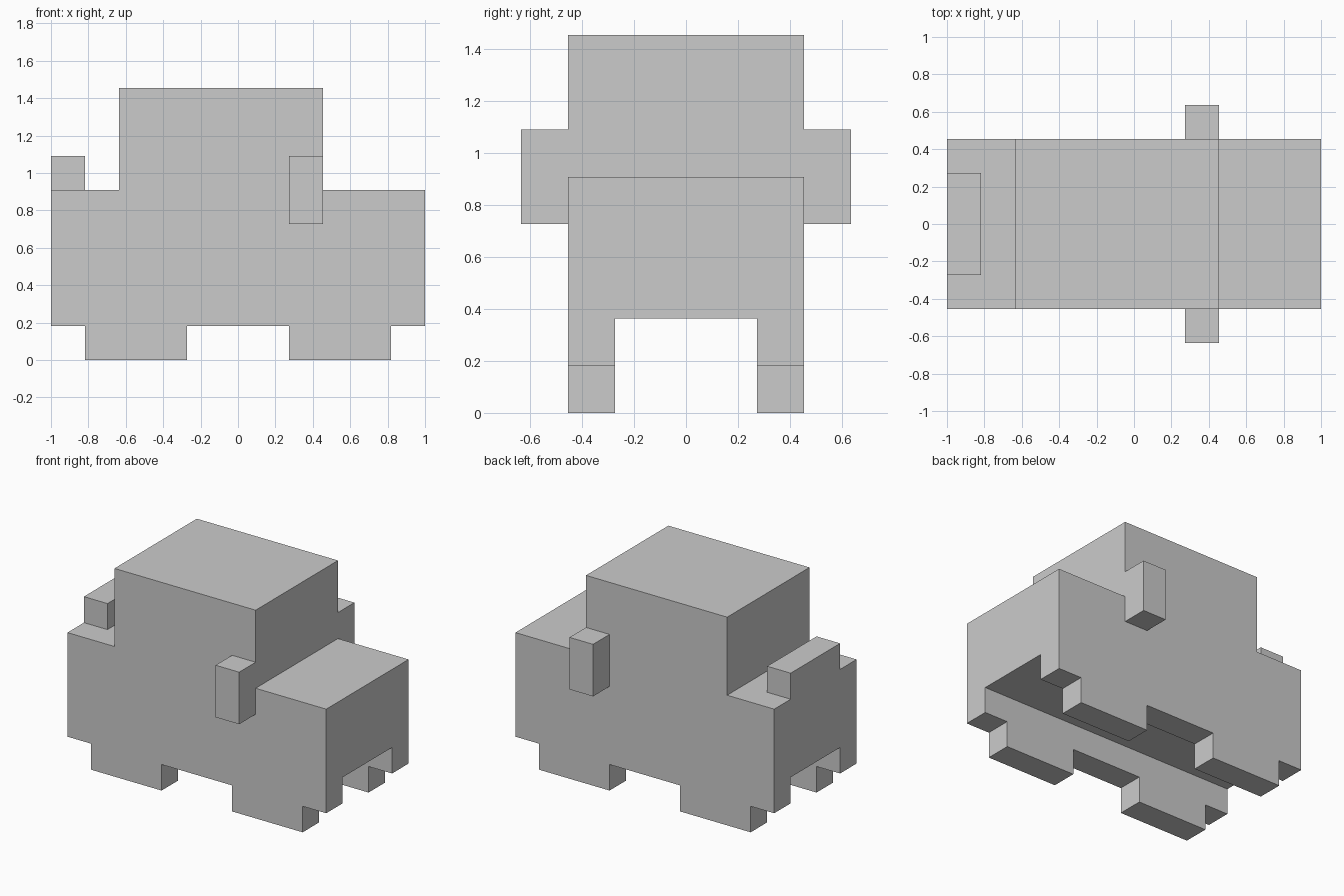
import bpy, bmesh

if "Cube" in bpy.data.objects:
    bpy.data.objects.remove(bpy.data.objects["Cube"])

U = 1 / 11  # model is built on a block grid, 22 blocks long


def make_object(name, bm):
    bmesh.ops.recalc_face_normals(bm, faces=bm.faces)
    mesh = bpy.data.meshes.new(name)
    bm.to_mesh(mesh)
    bm.free()
    obj = bpy.data.objects.new(name, mesh)
    bpy.context.collection.objects.link(obj)
    return obj


def extrude_profile(name, points, y0, y1):
    """Extrude an x/z outline along y."""
    bm = bmesh.new()
    face = bm.faces.new([bm.verts.new((x * U, y0 * U, z * U)) for x, z in points])
    new = bmesh.ops.extrude_face_region(bm, geom=[face])["geom"]
    verts = [v for v in new if isinstance(v, bmesh.types.BMVert)]
    bmesh.ops.translate(bm, verts=verts, vec=(0, (y1 - y0) * U, 0))
    return make_object(name, bm)


def box(name, x, y, z):
    return extrude_profile(name, [(x[0], z[0]), (x[1], z[0]), (x[1], z[1]), (x[0], z[1])], *y)


# Car body: side outline with hood, cabin, trunk and block wheels
outline = [(-11, 2), (-9, 2), (-9, 0), (-3, 0), (-3, 2), (3, 2), (3, 0), (9, 0), (9, 2),
           (11, 2), (11, 10), (5, 10), (5, 16), (-7, 16), (-7, 10), (-11, 10)]
body = extrude_profile("car_body", outline, -5, 5)

# Underside channel between the left and right wheels
cutter = box("channel_cutter", (-13, 13), (-3, 3), (-2, 4))
cutter.hide_render = True
cut = body.modifiers.new("underside_channel", "BOOLEAN")
cut.operation = "DIFFERENCE"
cut.solver = "EXACT"
cut.object = cutter
bpy.context.view_layer.objects.active = body
bpy.ops.object.modifier_apply(modifier=cut.name)
bpy.data.objects.remove(cutter)

# Side mirrors
for side, y in (("right", (-7, -5)), ("left", (5, 7))):
    box(f"{side}_mirror", (3, 5), y, (8, 12))

# Raised block on the rear deck
box("rear_block", (-11, -9), (-3, 3), (10, 12))
